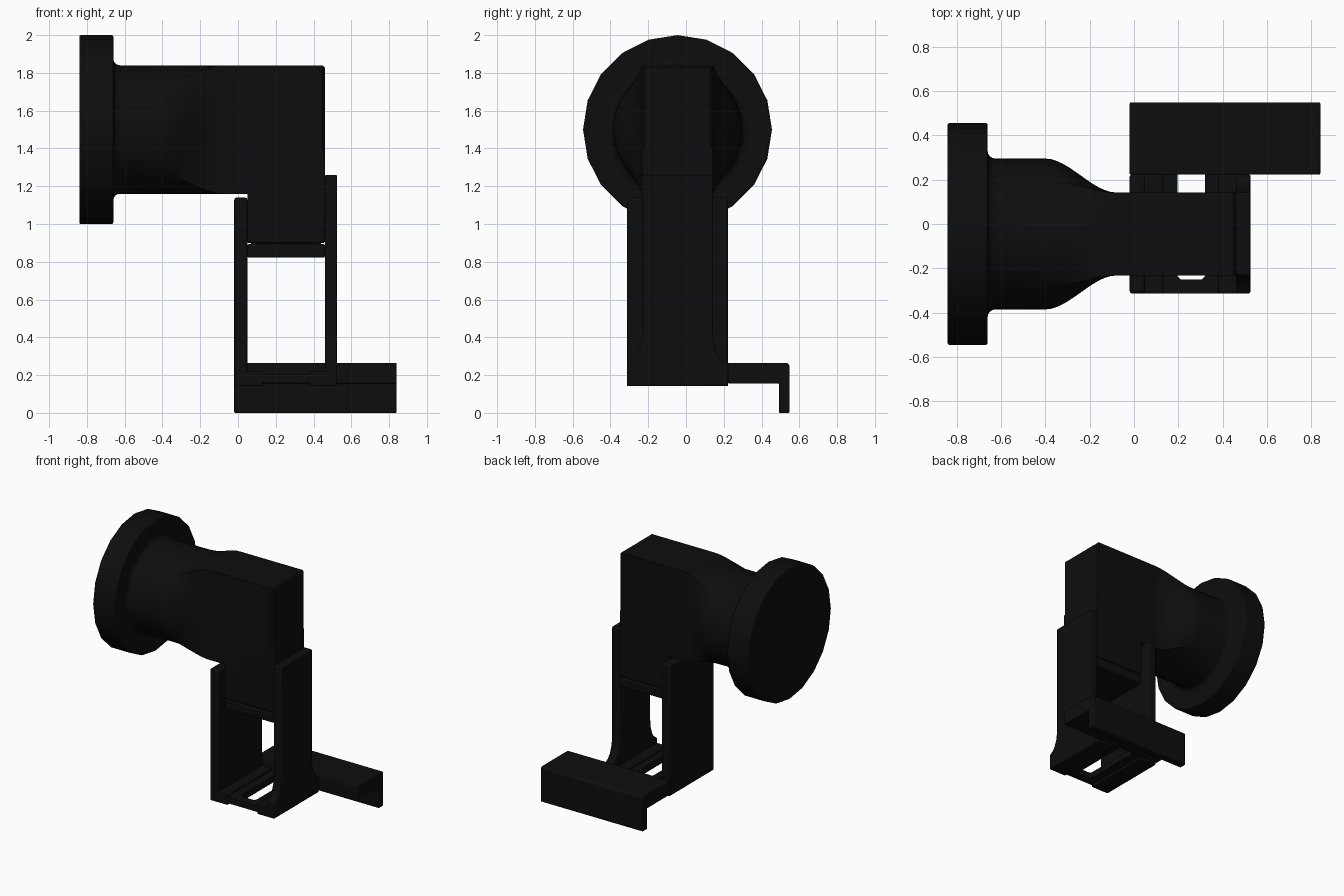
import bpy, bmesh
from math import sin, cos, pi, radians

cube = bpy.data.objects.get("Cube")
if cube:
    bpy.data.objects.remove(cube, do_unlink=True)

black = bpy.data.materials.new("matte black")
black.use_nodes = True
colour = (0.004, 0.004, 0.004, 1)
black.diffuse_color = colour
black.node_tree.nodes["Principled BSDF"].inputs["Base Color"].default_value = colour

CY, CZ = -0.045, 1.5      # axis of the round head
HALF = 0.187              # half thickness of the flat body


def finish(name, bm, bevel=0.0):
    bmesh.ops.recalc_face_normals(bm, faces=bm.faces)
    mesh = bpy.data.meshes.new(name)
    bm.to_mesh(mesh)
    bm.free()
    mesh.materials.append(black)
    ob = bpy.data.objects.new(name, mesh)
    bpy.context.collection.objects.link(ob)
    if bevel:
        mod = ob.modifiers.new("soft edges", "BEVEL")
        mod.width = bevel
        mod.segments = 2
        mod.limit_method = "ANGLE"
        mod.angle_limit = radians(40)
    bpy.ops.object.select_all(action="DESELECT")
    ob.select_set(True)
    bpy.context.view_layer.objects.active = ob
    bpy.ops.object.shade_smooth_by_angle(angle=radians(30))
    return ob


def loft(name, rings, bevel=0.0):
    """Skin a list of closed rings and cap both ends."""
    bm = bmesh.new()
    rows = [[bm.verts.new(p) for p in ring] for ring in rings]
    n = len(rows[0])
    for a, b in zip(rows, rows[1:]):
        for i in range(n):
            j = (i + 1) % n
            bm.faces.new((a[i], a[j], b[j], b[i]))
    bm.faces.new(rows[0])
    bm.faces.new(rows[-1])
    return finish(name, bm, bevel)


def prism(name, outline, axis, lo, hi, bevel=0.0):
    """Extrude a 2D outline along one axis."""
    def place(p, d):
        return {"x": (d, *p), "z": (*p, d)}[axis]
    return loft(name, [[place(p, d) for p in outline] for d in (lo, hi)], bevel)


def box(name, x, y, z, bevel=0.0):
    outline = [(x[0], y[0]), (x[1], y[0]), (x[1], y[1]), (x[0], y[1])]
    return prism(name, outline, "z", *z, bevel)


# Round end flange
circle = [(CY + 0.5 * sin(2 * pi * i / 20), CZ + 0.5 * cos(2 * pi * i / 20)) for i in range(20)]
prism("end_flange", circle, "x", -0.84, -0.66, 0.008)


# Neck that blends from a round section into the flat body
def section(x, radius, t, inset=0.0):
    ring = []
    for i in range(48):
        c, s = cos(2 * pi * i / 48), sin(2 * pi * i / 48)
        m = max(abs(c), abs(s))
        y = radius * c * (1 - t) + (HALF - inset) * c / m * t
        z = radius * s * (1 - t) + (0.34 - inset) * s / m * t
        ring.append((x, CY + y, CZ + z))
    return ring


rings = [section(-0.67, 0.38, 0), section(-0.66, 0.375, 0)]
for k in range(1, 5):
    a = k / 4 * pi / 2
    rings.append(section(-0.66 + 0.035 * (1 - cos(a)), 0.375 - 0.035 * sin(a), 0))
for k in range(13):
    u = k / 12
    rings.append(section(-0.4 + 0.32 * u, 0.34, u * u * (3 - 2 * u)))
rings += [section(0.448, 0.34, 1), section(0.46, 0.34, 1, 0.012)]
loft("neck_and_body", rings)

# Lower part of the body and its separate foot
flat_y = (CY - HALF, CY + HALF)
box("body_lower_block", (0.05, 0.46), flat_y, (0.9, 1.4), 0.006)
box("body_foot", (0.05, 0.46), flat_y, (0.822, 0.894), 0.008)
box("body_foot_core", (0.07, 0.44), (flat_y[0] + 0.01, flat_y[1] - 0.01), (0.88, 0.92))

# Upright arms of the yoke
full_y = (CY - 0.268, CY + 0.268)
box("inner_arm", (-0.02, 0.05), full_y, (0.142, 1.14), 0.012)

half = [(0.268, 0.142), (0.268, 0.26), (0.24, 0.275), (0.215, 0.305),
        (0.195, 0.36), (HALF, 0.43), (HALF, 1.26)]
outline = [(CY + w, z) for w, z in half] + [(CY - w, z) for w, z in reversed(half)]
prism("outer_arm", outline, "x", 0.46, 0.525, 0.008)

# Slotted base between the arms, with thicker feet along the sides
slot = [(0.195, 0.225), (0.195, -0.235), (0.21, -0.25), (0.305, -0.25), (0.32, -0.235), (0.32, 0.225)]
plate = [(0.0, 0.225), (0.0, full_y[0]), (0.5, full_y[0]), (0.5, 0.225)]
prism("base_plate", plate + slot[::-1], "z", 0.158, 0.205)
for name, x in (("base_foot_inner", (-0.015, 0.13)), ("base_foot_outer", (0.38, 0.52))):
    box(name, x, full_y, (0.142, 0.22), 0.005)

# Rear bracket with a hanging lip
bracket = [(0.222, 0.156), (0.222, 0.265), (0.535, 0.265), (0.548, 0.252),
           (0.548, 0.0), (0.492, 0.0), (0.492, 0.156)]
prism("rear_bracket", bracket, "x", -0.02, 0.84, 0.006)
